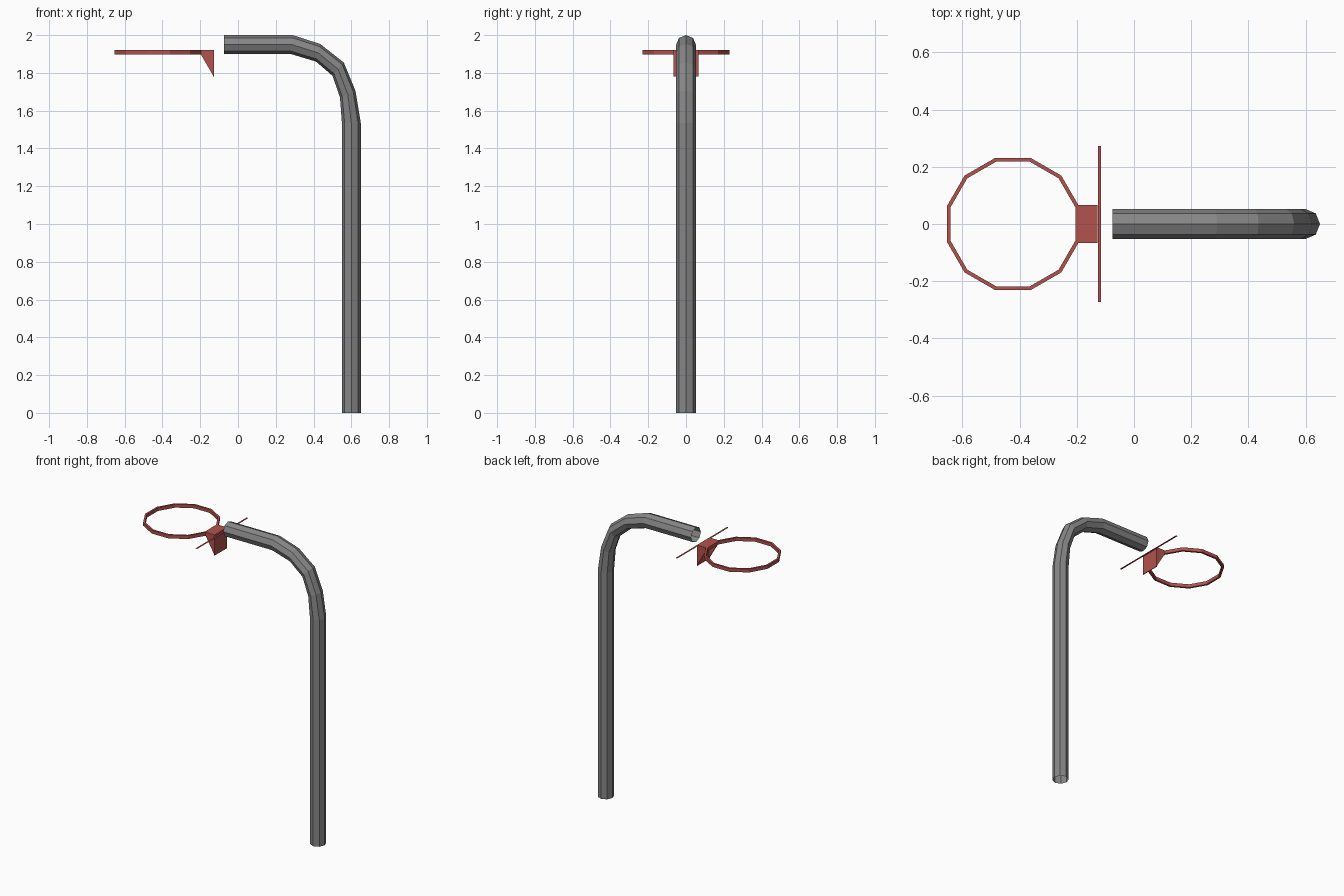
import bpy
import bmesh
from math import cos, sin, pi
from mathutils import Vector

cube = bpy.data.objects.get("Cube")
if cube:
    bpy.data.objects.remove(cube)


def material(name, rgb):
    mat = bpy.data.materials.new(name)
    mat.use_nodes = True
    mat.diffuse_color = (*rgb, 1)
    mat.node_tree.nodes["Principled BSDF"].inputs["Base Color"].default_value = (*rgb, 1)
    return mat


STEEL = material("grey steel", (0.24, 0.24, 0.24))
RED = material("red paint", (0.45, 0.085, 0.075))


def finish(bm, name, mat):
    bmesh.ops.recalc_face_normals(bm, faces=bm.faces)
    mesh = bpy.data.meshes.new(name)
    bm.to_mesh(mesh)
    bm.free()
    mesh.materials.append(mat)
    obj = bpy.data.objects.new(name, mesh)
    bpy.context.collection.objects.link(obj)
    return obj


def loft(name, rings, mat, loop=False):
    """Skin closed rings of points, optionally joining last to first."""
    bm = bmesh.new()
    rows = [[bm.verts.new(p) for p in ring] for ring in rings]
    pairs = list(zip(rows, rows[1:]))
    if loop:
        pairs.append((rows[-1], rows[0]))
    for a, b in pairs:
        n = len(a)
        for i in range(n):
            j = (i + 1) % n
            bm.faces.new((a[i], a[j], b[j], b[i]))
    return finish(bm, name, mat)


def prism(name, profile, y0, y1, mat):
    """Extrude an x-z profile along y."""
    bm = bmesh.new()
    face = bm.faces.new([bm.verts.new((x, y0, z)) for x, z in profile])
    if y1 != y0:
        out = bmesh.ops.extrude_face_region(bm, geom=[face])
        moved = [v for v in out["geom"] if isinstance(v, bmesh.types.BMVert)]
        bmesh.ops.translate(bm, verts=moved, vec=(0, y1 - y0, 0))
    return finish(bm, name, mat)


def rect(x0, x1, z0, z1):
    return [(x0, z0), (x1, z0), (x1, z1), (x0, z1)]


# Bent octagonal pole, open at both ends: outer and inner bend outlines
outer = [(-0.075, 2.0), (0.29, 2.0), (0.435, 1.953), (0.56, 1.855), (0.622, 1.705), (0.65, 1.535), (0.65, 0)]
inner = [(-0.075, 1.9), (0.28, 1.9), (0.413, 1.86), (0.50, 1.785), (0.54, 1.67), (0.55, 1.535), (0.55, 0)]
rings = []
for (ox, oz), (ix, iz) in zip(outer, inner):
    o, i = Vector((ox, 0, oz)), Vector((ix, 0, iz))
    mid, half = (o + i) / 2, (o - i) / 2
    rings.append([mid + half * cos(k * pi / 4) + Vector((0, 0.052 * sin(k * pi / 4), 0)) for k in range(8)])
loft("bent_pole", rings, STEEL)

# Twelve-sided flat rim with flats facing the axes
section = [(0.218, 1.897), (0.231, 1.897), (0.231, 1.92), (0.218, 1.92)]
rings = []
for k in range(12):
    a = (k + 0.5) * pi / 6
    rings.append([(-0.423 + r / cos(pi / 12) * cos(a), r / cos(pi / 12) * sin(a), z) for r, z in section])
loft("hoop_rim", rings, RED, loop=True)

# Bracket: top plate, back plate and two triangular gussets
BACK, FRONT, WIDE = -0.128, -0.202, 0.067
prism("bracket_top", rect(FRONT, BACK, 1.9, 1.92), -WIDE, WIDE, RED)
prism("bracket_back", rect(BACK - 0.004, BACK, 1.78, 1.9), -WIDE, WIDE, RED)
for side, name in ((1, "left"), (-1, "right")):
    prism("bracket_gusset_" + name, [(FRONT + 0.004, 1.9), (BACK, 1.9), (BACK, 1.78)],
          side * (WIDE - 0.008), side * WIDE, RED)

# Thin flat crossbar behind the bracket
prism("crossbar", rect(-0.126, -0.115, 1.907, 1.909), -0.273, 0.273, RED)
